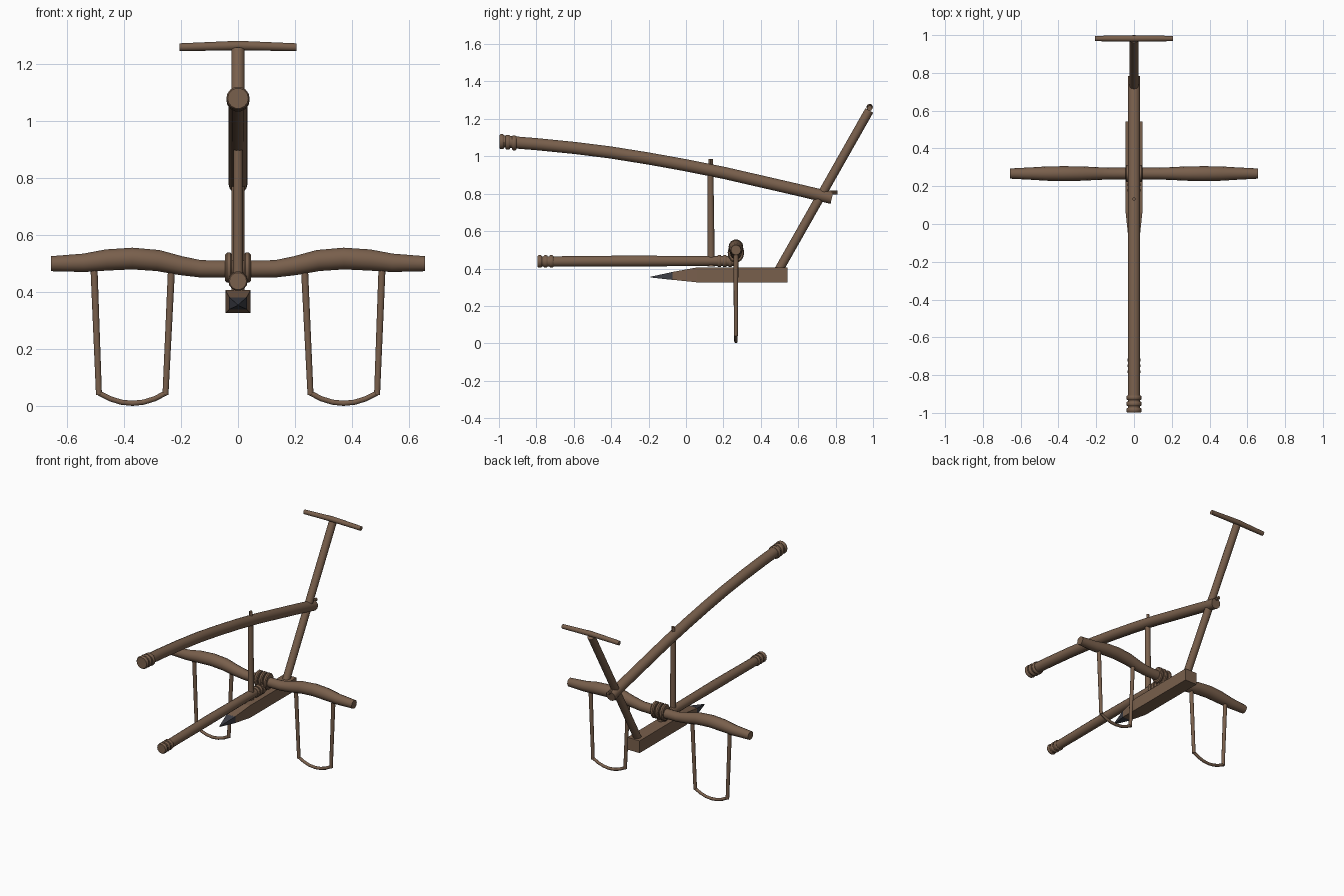
import bpy, bmesh, math
from mathutils import Vector

cube = bpy.data.objects.get("Cube")
if cube:
    bpy.data.objects.remove(cube, do_unlink=True)


def material(name, color):
    m = bpy.data.materials.new(name)
    m.use_nodes = True
    m.diffuse_color = color
    m.node_tree.nodes["Principled BSDF"].inputs["Base Color"].default_value = color
    return m


wood = material("brown wood", (0.19, 0.115, 0.072, 1))
iron = material("dark iron", (0.045, 0.047, 0.06, 1))


def finish(bm, name, mat, smooth=True):
    bmesh.ops.recalc_face_normals(bm, faces=bm.faces)
    mesh = bpy.data.meshes.new(name)
    bm.to_mesh(mesh)
    bm.free()
    mesh.materials.append(mat)
    obj = bpy.data.objects.new(name, mesh)
    bpy.context.collection.objects.link(obj)
    if smooth:
        bpy.ops.object.select_all(action='DESELECT')
        obj.select_set(True)
        bpy.context.view_layer.objects.active = obj
        bpy.ops.object.shade_smooth_by_angle(angle=math.radians(40))
    return obj


def loft(bm, rings):
    """Skin a list of equal vertex rings and cap both ends."""
    for a, b in zip(rings, rings[1:]):
        for i in range(len(a)):
            j = (i + 1) % len(a)
            bm.faces.new((a[i], a[j], b[j], b[i]))
    bm.faces.new(rings[0])
    bm.faces.new(rings[-1])


def tube(name, path, radii, sides=14, flat=1.0):
    """Round bar along a path; flat scales the first cross axis."""
    path = [Vector(p) for p in path]
    if not isinstance(radii, (list, tuple)):
        radii = [radii] * len(path)
    bm = bmesh.new()
    rings = []
    last = len(path) - 1
    for k, (p, r) in enumerate(zip(path, radii)):
        t = (path[min(k + 1, last)] - path[max(k - 1, 0)]).normalized()
        ref = Vector((0, 1, 0)) if abs(t.y) < 0.9 else Vector((1, 0, 0))
        u = (ref - t * ref.dot(t)).normalized()
        v = t.cross(u)
        ring = []
        for i in range(sides):
            a = 2 * math.pi * i / sides
            ring.append(bm.verts.new(p + u * (r * flat * math.cos(a)) + v * (r * math.sin(a))))
        rings.append(ring)
    loft(bm, rings)
    return finish(bm, name, wood)


def bands(name, centers, axis, radius, half, flat=1.0):
    """Row of rounded lashing rings."""
    d = Vector(axis) * half
    for i, c in enumerate(centers):
        c = Vector(c)
        tube(f"{name}_{i + 1}", [c - d, c - d * 0.5, c + d * 0.5, c + d],
             [radius * 0.88, radius, radius, radius * 0.88], 14, flat)


# Curved main beam with lashings on its front end
beam = [(-0.99, 1.08), (-0.8, 1.065), (-0.6, 1.045), (-0.4, 1.02), (-0.2, 0.988),
        (0, 0.952), (0.2, 0.912), (0.4, 0.866), (0.6, 0.82), (0.78, 0.777)]
tube("main_beam", [(0, y, z) for y, z in beam], 0.033)
bands("beam_lashing", [(0, -0.985 + 0.033 * i, 1.078 - 0.003 * i) for i in range(3)],
      (0, 1, 0), 0.041, 0.012)

# Steering handle, cross grip and wedge peg
tube("handle", [(0, 0.495, 0.39), (0, 0.98, 1.245)], 0.024)
tube("grip", [(-0.205, 0.982, 1.257), (0, 0.982, 1.263), (0.205, 0.982, 1.257)],
     [0.014, 0.017, 0.014])
tube("handle_peg", [(0, 0.72, 0.806), (0, 0.81, 0.806)], 0.01, 8)

# Upright post between shaft and beam
tube("post", [(0, 0.135, 0.41), (0, 0.13, 0.95)], [0.019, 0.016])
tube("post_tip", [(0, 0.132, 0.94), (0, 0.132, 0.985)], 0.012, 4)

# Lower draught shaft with lashings at both ends
tube("draught_shaft", [(0, -0.79, 0.437), (0, -0.3, 0.44), (0, 0.27, 0.44)],
     [0.028, 0.03, 0.026])
bands("shaft_front_lashing", [(0, -0.782 + 0.031 * i, 0.438) for i in range(3)],
      (0, 1, 0), 0.034, 0.011)
bands("shaft_rear_lashing", [(0, 0.178 + 0.029 * i, 0.44) for i in range(3)],
      (0, 1, 0), 0.034, 0.01)


def block(name, sections, mat):
    """Box lofted through (y, half width, bottom, top) sections."""
    bm = bmesh.new()
    rings = [[bm.verts.new(p) for p in ((-w, y, lo), (w, y, lo), (w, y, hi), (-w, y, hi))]
             for y, w, lo, hi in sections]
    loft(bm, rings)
    return finish(bm, name, mat, False)


# Tapered sole and pointed iron share
block("sole", [(0.543, 0.044, 0.326, 0.406), (0.06, 0.044, 0.326, 0.406),
               (-0.075, 0.03, 0.34, 0.381)], wood)
block("iron_share", [(-0.07, 0.031, 0.339, 0.382), (-0.19, 0.002, 0.352, 0.356)], iron)

# Wavy yoke, thicker over each neck
half_yoke = [(0, 0.48, 0.031), (0.13, 0.481, 0.031), (0.2, 0.492, 0.034), (0.28, 0.51, 0.038),
             (0.37, 0.517, 0.039), (0.46, 0.512, 0.038), (0.54, 0.502, 0.033),
             (0.655, 0.499, 0.027)]
yoke = [(-x, z, r) for x, z, r in reversed(half_yoke[1:])] + half_yoke
tube("yoke", [(x, 0.267, z) for x, z, r in yoke], [r for x, z, r in yoke])
bands("yoke_lashing", [(x, 0.267, 0.485) for x in (-0.033, 0, 0.033)],
      (1, 0, 0), 0.054, 0.012, 0.82)

# Neck bows: two legs and a sagging bottom bar on each side
for s, side in ((1, "left"), (-1, "right")):
    for part, top, foot in (("outer", 0.505, 0.487), ("inner", 0.232, 0.254)):
        tube(f"{side}_{part}_bow_leg", [(s * top, 0.267, 0.5), (s * foot, 0.267, 0.04)],
             [0.013, 0.011], 10)
    curve = []
    for i in range(7):
        t = i / 3 - 1
        curve.append((s * (0.37 + 0.117 * t), 0.267, 0.01 + 0.036 * t * t))
    tube(f"{side}_bow_bottom", curve, 0.0095, 10)
